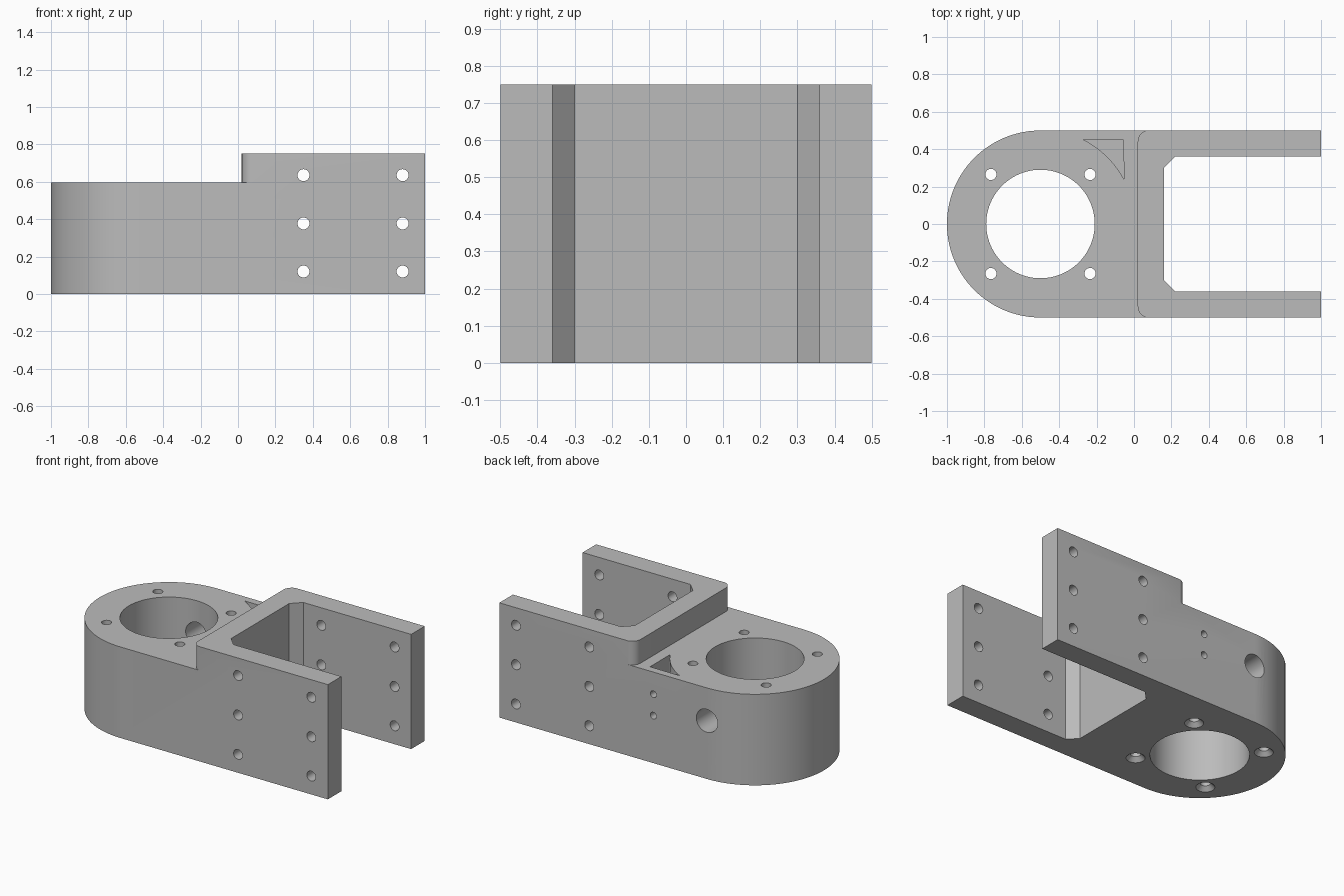
import bpy, bmesh
from math import sin, cos, radians, atan2, degrees
from mathutils import Matrix, Vector

if "Cube" in bpy.data.objects:
    bpy.data.objects.remove(bpy.data.objects["Cube"], do_unlink=True)

grey = bpy.data.materials.new("plain grey")
grey.use_nodes = True
grey.diffuse_color = (0.5, 0.5, 0.5, 1)
grey.node_tree.nodes["Principled BSDF"].inputs["Base Color"].default_value = (0.5, 0.5, 0.5, 1)


def arc(cx, cy, r, start, end, steps):
    angles = [radians(start + (end - start) * i / steps) for i in range(steps + 1)]
    return [(cx + r * cos(a), cy + r * sin(a)) for a in angles]


def make_object(name, bm):
    bmesh.ops.recalc_face_normals(bm, faces=bm.faces)
    mesh = bpy.data.meshes.new(name)
    bm.to_mesh(mesh)
    bm.free()
    mesh.materials.append(grey)
    obj = bpy.data.objects.new(name, mesh)
    bpy.context.collection.objects.link(obj)
    return obj


def prism(name, outline, bottom, top):
    """Extrude a plan outline between two heights."""
    bm = bmesh.new()
    face = bm.faces.new([bm.verts.new((x, y, bottom)) for x, y in outline])
    side = bmesh.ops.extrude_face_region(bm, geom=[face])["geom"]
    verts = [v for v in side if isinstance(v, bmesh.types.BMVert)]
    bmesh.ops.translate(bm, verts=verts, vec=(0, 0, top - bottom))
    return make_object(name, bm)


def rod(name, start, end, r1, r2=None, segments=32):
    """Cylinder or cone between two points."""
    start, end = Vector(start), Vector(end)
    axis = end - start
    turn = axis.to_track_quat("Z", "Y").to_matrix().to_4x4()
    bm = bmesh.new()
    bmesh.ops.create_cone(bm, cap_ends=True, segments=segments, radius1=r1,
                          radius2=r1 if r2 is None else r2, depth=axis.length,
                          matrix=Matrix.Translation((start + end) / 2) @ turn)
    return make_object(name, bm)


def cut(body, cutter):
    mod = body.modifiers.new("cut", "BOOLEAN")
    mod.operation = "DIFFERENCE"
    mod.solver = "EXACT"
    mod.object = cutter
    bpy.context.view_layer.objects.active = body
    bpy.ops.object.modifier_apply(modifier=mod.name)
    bpy.data.objects.remove(cutter, do_unlink=True)


bore_x, deck = -0.5, 0.595

# Body: rounded end, two arms and a chamfered slot
half_slot = [(1, 0.36), (0.22, 0.36), (0.16, 0.3)]
outline = arc(bore_x, 0, 0.5, 90, 270, 64) + [(1, -0.5)]
outline += [(x, -y) for x, y in half_slot]
outline += half_slot[::-1] + [(1, 0.5)]
body = prism("motor_bracket", outline, 0, 0.75)

# Lower deck, leaving rounded corners on the raised part
step = [(-1.2, -0.7), (0.08, -0.7)]
step += arc(0.082, -0.44, 0.062, 268, 180, 12)
step += arc(0.082, 0.44, 0.062, 180, 92, 12)
step += [(0.08, 0.7), (-1.2, 0.7)]
cut(body, prism("deck_cutter", step, deck, 0.9))

# Main bore
cut(body, rod("bore_cutter", (bore_x, 0, -0.1), (bore_x, 0, 0.9), 0.29, segments=96))

# Deck screw holes, countersunk from below
for sx in (-1, 1):
    for sy in (-1, 1):
        x, y = bore_x + sx * 0.265, sy * 0.265
        cut(body, rod("screw_cutter", (x, y, -0.1), (x, y, 0.9), 0.03))
        cut(body, rod("countersink_cutter", (x, y, -0.01), (x, y, 0.03), 0.066, 0.026))

# Curved triangular pocket
px, py = -0.055, 0.45
low = degrees(atan2(0.24, px - bore_x))
high = degrees(atan2(py, -0.27 - bore_x))
pocket = [(px, py)] + arc(bore_x, 0, 0.506, high, low, 16)
cut(body, prism("pocket_cutter", pocket, 0.18, 0.9))

# Cable hole into the bore and two small holes into the pocket
cut(body, rod("cable_cutter", (bore_x, 0.1, 0.38), (bore_x, 0.7, 0.38), 0.075, segments=48))
for z in (0.31, 0.45):
    cut(body, rod("small_cutter", (-0.114, 0.42, z), (-0.114, 0.7, z), 0.022))

# Holes through both arms
for x in (0.35, 0.88):
    for z in (0.12, 0.377, 0.635):
        cut(body, rod("arm_cutter", (x, -0.7, z), (x, 0.7, z), 0.032))

bpy.ops.object.select_all(action="DESELECT")
body.select_set(True)
bpy.context.view_layer.objects.active = body
bpy.ops.object.shade_smooth_by_angle(angle=radians(30))
